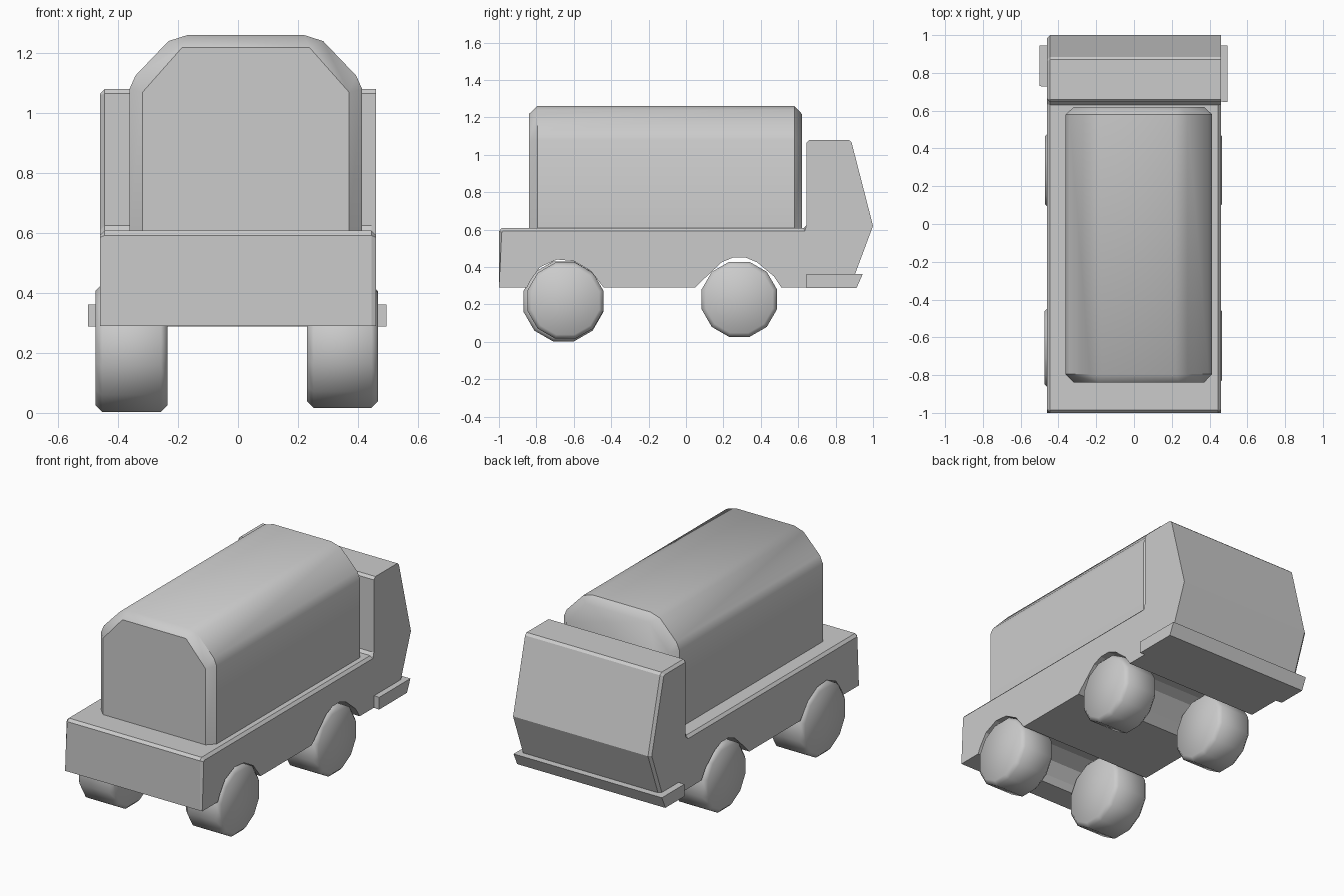
import bpy, bmesh, math

if "Cube" in bpy.data.objects:
    bpy.data.objects.remove(bpy.data.objects["Cube"])


def loft(name, rings, smooth=None):
    """Skin a closed solid through rings holding equal numbers of points."""
    bm = bmesh.new()
    loops = [[bm.verts.new(p) for p in ring] for ring in rings]
    n = len(loops[0])
    for a, b in zip(loops, loops[1:]):
        for i in range(n):
            j = (i + 1) % n
            bm.faces.new((a[i], a[j], b[j], b[i]))
    bm.faces.new(loops[0])
    bm.faces.new(loops[-1])
    bmesh.ops.remove_doubles(bm, verts=bm.verts, dist=0.0005)
    bmesh.ops.recalc_face_normals(bm, faces=bm.faces)
    mesh = bpy.data.meshes.new(name)
    bm.to_mesh(mesh)
    bm.free()
    ob = bpy.data.objects.new(name, mesh)
    bpy.context.collection.objects.link(ob)
    if smooth:
        bpy.ops.object.select_all(action='DESELECT')
        ob.select_set(True)
        bpy.context.view_layer.objects.active = ob
        bpy.ops.object.shade_smooth_by_angle(angle=math.radians(smooth))
    return ob


# Body side outline (y, z): deck, cab, then underside with two wheel arches
deck = [(-1, 0.29), (-1, 0.592), (-0.985, 0.608), (0.63, 0.608)]
cab = [(0.645, 0.625), (0.645, 1.065), (0.66, 1.08), (0.87, 1.08),
       (0.885, 1.067), (1.0, 0.62), (0.877, 0.29)]
arches = [(0.51, 0.29), (0.47, 0.35), (0.38, 0.425), (0.32, 0.45), (0.25, 0.45),
          (0.19, 0.425), (0.1, 0.34), (0.05, 0.29),
          (-0.44, 0.29), (-0.51, 0.38), (-0.6, 0.432), (-0.69, 0.44),
          (-0.78, 0.4), (-0.83, 0.33), (-0.85, 0.29)]
# Chamfered outlines: deck edge on both sides, cab edge on the left only
deck_in = [(-1, 0.29), (-0.985, 0.585), (-0.98, 0.592), (0.635, 0.592)]
cab_in = [(0.66, 0.61), (0.66, 1.06), (0.665, 1.065), (0.862, 1.065),
          (0.87, 1.06), (0.985, 0.62), (0.862, 0.29)]


def at_x(x, outline):
    return [(x, y, z) for y, z in outline]


full = deck + cab + arches
loft("truck_body", [at_x(-0.46, deck_in + cab_in + arches),
                    at_x(-0.445, full), at_x(0.445, full),
                    at_x(0.46, deck_in + cab + arches)])

# Front bumper, with its left end starting further forward
loft("bumper", [[(x, y0, 0.288), (x, y0, 0.362), (x, 0.945, 0.362), (x, 0.912, 0.288)]
                for x, y0 in ((-0.5, 0.73), (0.495, 0.645))])

# Cargo cover: rounded arch section with chamfered ends
CX = 0.026
half = [(0.388, 0.6), (0.388, 1.08), (0.368, 1.125), (0.258, 1.24), (0.195, 1.26)]
half_end = [(0.344, 0.6), (0.344, 1.07), (0.344, 1.07), (0.213, 1.218), (0.213, 1.218)]


def arch(y, pts):
    return ([(CX + x, y, z) for x, z in pts]
            + [(CX - x, y, z) for x, z in reversed(pts)])


loft("cargo_cover", [arch(-0.84, half_end), arch(-0.795, half),
                     arch(0.58, half), arch(0.62, half_end)], smooth=38)


# Twelve-sided wheels with chamfered rims
def wheel(name, x0, x1, y, z, r):
    def ring(x, rad):
        rad /= math.cos(math.pi / 12)
        return [(x, y + rad * math.cos(math.radians(30 * i + 15)),
                 z + rad * math.sin(math.radians(30 * i + 15))) for i in range(12)]
    c = 0.022
    loft(name, [ring(x0, r - c), ring(x0 + c, r), ring(x1 - c, r), ring(x1, r - c)],
         smooth=50)


wheel("wheel_rear_left", -0.475, -0.235, -0.655, 0.216, 0.213)
wheel("wheel_rear_right", 0.23, 0.467, -0.645, 0.22, 0.203)
wheel("wheel_front_left", -0.472, -0.235, 0.285, 0.227, 0.201)
wheel("wheel_front_right", 0.23, 0.467, 0.285, 0.227, 0.201)
